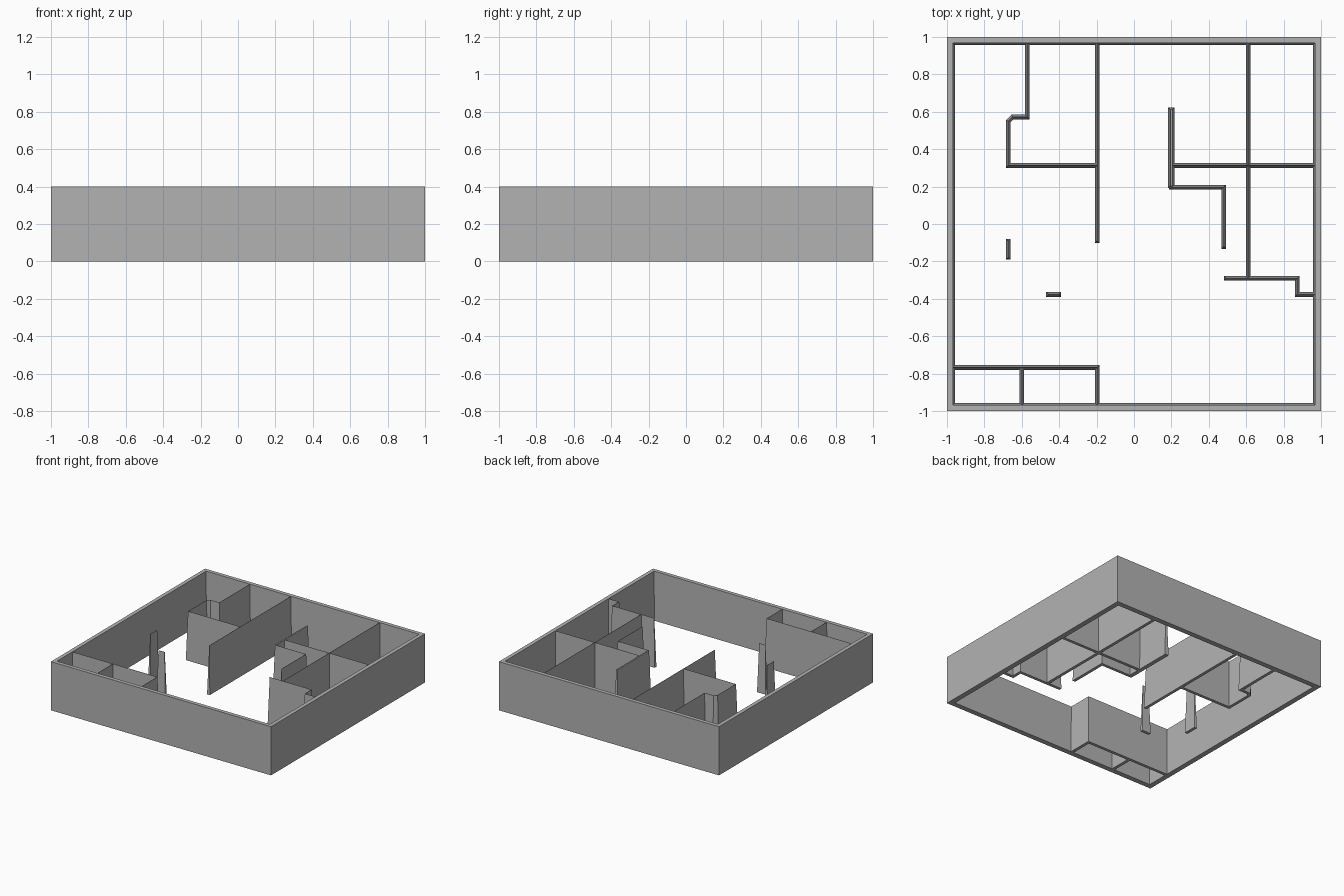
import bpy, bmesh
from mathutils import Vector

cube = bpy.data.objects.get("Cube")
if cube:
    bpy.data.objects.remove(cube)

HEIGHT = 0.4
DRAFT = 0.0115   # how far each side leans in towards the top

grey = bpy.data.materials.new("wall grey")
grey.use_nodes = True
colour = (0.45, 0.45, 0.45, 1)
grey.diffuse_color = colour
grey.node_tree.nodes["Principled BSDF"].inputs["Base Color"].default_value = colour


def finish(name, bm):
    bmesh.ops.recalc_face_normals(bm, faces=bm.faces)
    mesh = bpy.data.meshes.new(name)
    bm.to_mesh(mesh)
    bm.free()
    mesh.materials.append(grey)
    obj = bpy.data.objects.new(name, mesh)
    bpy.context.scene.collection.objects.link(obj)


def outline(points, half):
    """Offset a path to both sides with mitred corners and square ends."""
    pts = [Vector(p) for p in points]
    dirs = [(b - a).normalized() for a, b in zip(pts, pts[1:])]
    left, right = [], []
    for i, p in enumerate(pts):
        before, after = dirs[max(i - 1, 0)], dirs[min(i, len(dirs) - 1)]
        n1, n2 = Vector((-before.y, before.x)), Vector((-after.y, after.x))
        side = (n1 + n2) * half / (1 + n1.dot(n2))
        if i == 0:
            p = p - after * half
        elif i == len(pts) - 1:
            p = p + before * half
        left.append(p + side)
        right.append(p - side)
    return left, right


def wall(name, points, half=0.0125):
    """Partition swept along a path, tapering to a thin top edge."""
    bm = bmesh.new()
    rings = []
    top_half = half - DRAFT
    bottom, top = outline(points, half), outline(points, top_half)
    for bl, br, tl, tr in zip(*bottom, *top):
        section = [(bl, 0), (br, 0), (tr, HEIGHT), (tl, HEIGHT)]
        rings.append([bm.verts.new((p.x, p.y, z)) for p, z in section])
    for a, b in zip(rings, rings[1:]):
        for i in range(4):
            j = (i + 1) % 4
            bm.faces.new((a[i], a[j], b[j], b[i]))
    bm.faces.new(rings[0])
    bm.faces.new(rings[-1])
    finish(name, bm)


# Outer wall: square ring, plumb outside and leaning inside
bm = bmesh.new()
rings = []
for r, z in [(1, 0), (1, HEIGHT), (0.968, HEIGHT), (0.957, 0)]:
    rings.append([bm.verts.new((x * r, y * r, z))
                  for x, y in ((-1, -1), (1, -1), (1, 1), (-1, 1))])
for k in range(4):
    a, b = rings[k], rings[(k + 1) % 4]
    for i in range(4):
        j = (i + 1) % 4
        bm.faces.new((a[i], a[j], b[j], b[i]))
finish("outer_wall", bm)

# Back right room
wall("back_right_partition", [(-0.57, 0.975), (-0.57, 0.572), (-0.65, 0.572),
                              (-0.672, 0.55), (-0.672, 0.313), (-0.197, 0.313)])
wall("long_partition", [(-0.197, 0.975), (-0.197, -0.09)])

# Back left rooms
wall("hall_partition", [(0.2, 0.607), (0.2, 0.21)], 0.017)
wall("hall_return", [(0.2, 0.197), (0.48, 0.197), (0.48, -0.12)])
wall("left_long_partition", [(0.61, 0.975), (0.61, -0.29)])
wall("left_cross_partition", [(0.2, 0.313), (0.975, 0.313)])
wall("left_stepped_partition", [(0.493, -0.29), (0.873, -0.29),
                                (0.873, -0.377), (0.975, -0.377)])

# Front right closets
wall("closet_front", [(-0.975, -0.767), (-0.197, -0.767), (-0.197, -0.975)])
wall("closet_divider", [(-0.6, -0.767), (-0.6, -0.975)])

# Free standing posts
wall("right_post", [(-0.672, -0.092), (-0.672, -0.178)])
wall("front_post", [(-0.457, -0.377), (-0.403, -0.377)])
